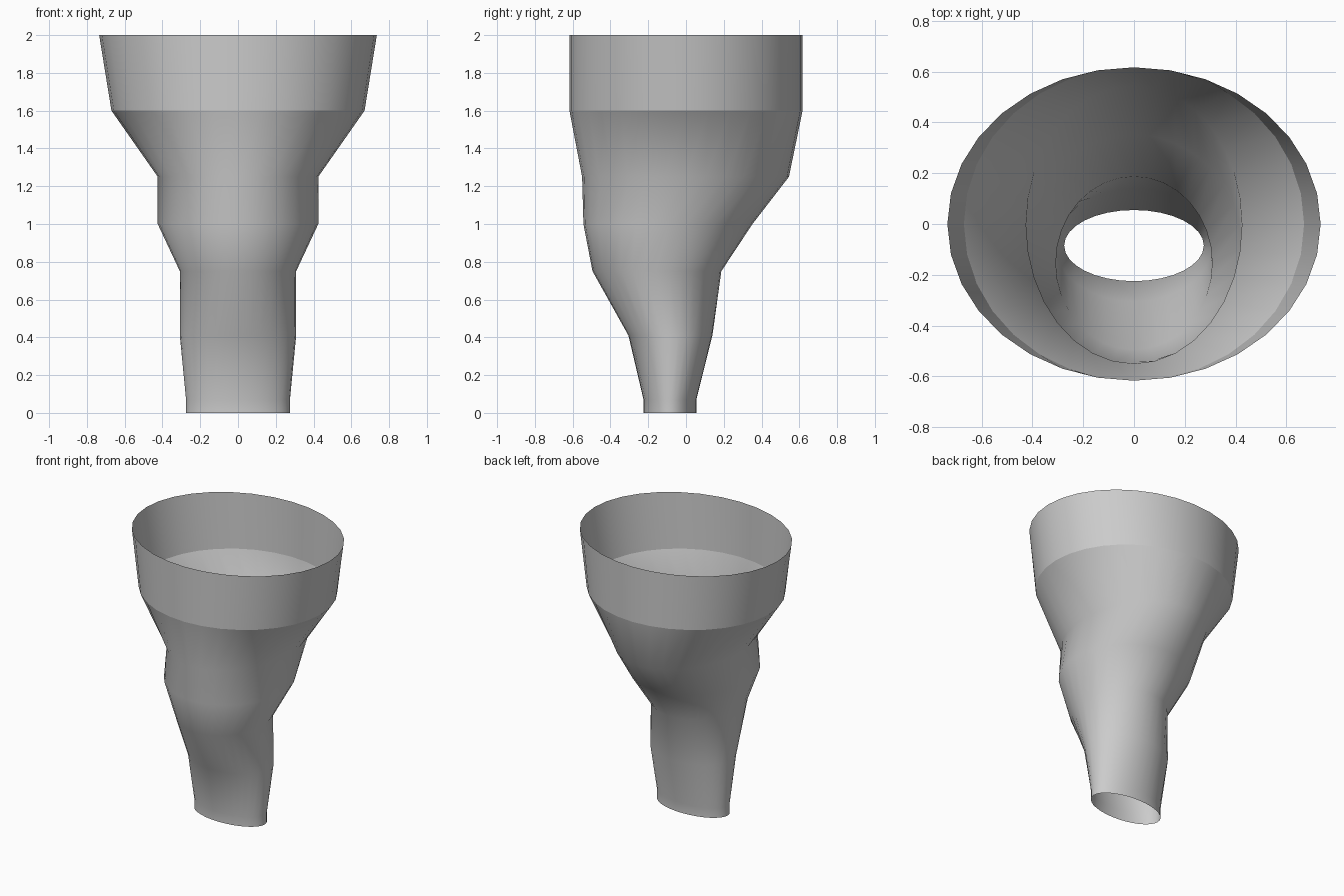
import bpy, bmesh
from math import sin, cos, pi

if "Cube" in bpy.data.objects:
    bpy.data.objects.remove(bpy.data.objects["Cube"])

SEGMENTS = 32
# Oval cross-sections, bottom to top: height, half width, front y, back y
SECTIONS = [
    (0.00, 0.275, -0.225, 0.055),
    (0.07, 0.275, -0.225, 0.055),
    (0.41, 0.308, -0.305, 0.14),
    (0.75, 0.308, -0.495, 0.187),
    (1.00, 0.425, -0.543, 0.352),
    (1.25, 0.425, -0.55, 0.545),
    (1.60, 0.67, -0.617, 0.617),
    (2.00, 0.735, -0.617, 0.617),
]
COLLAR_START = 6

bm = bmesh.new()


def add_ring(z, rx, y0, y1):
    cy, ry = (y0 + y1) / 2, (y1 - y0) / 2
    return [bm.verts.new((rx * sin(2 * pi * i / SEGMENTS),
                          cy - ry * cos(2 * pi * i / SEGMENTS), z))
            for i in range(SEGMENTS)]


# Open thin-walled tube lofted through the sections
rings = [add_ring(*s) for s in SECTIONS]
for low, high in zip(rings, rings[1:]):
    for i in range(SEGMENTS):
        j = (i + 1) % SEGMENTS
        bm.faces.new((low[i], low[j], high[j], high[i])).smooth = True

# Crease where the straight collar begins
crease = set(rings[COLLAR_START])
for e in bm.edges:
    if e.verts[0] in crease and e.verts[1] in crease:
        e.smooth = False

mesh = bpy.data.meshes.new("funnel_sleeve")
bm.to_mesh(mesh)
bm.free()
bpy.context.collection.objects.link(bpy.data.objects.new("funnel_sleeve", mesh))
